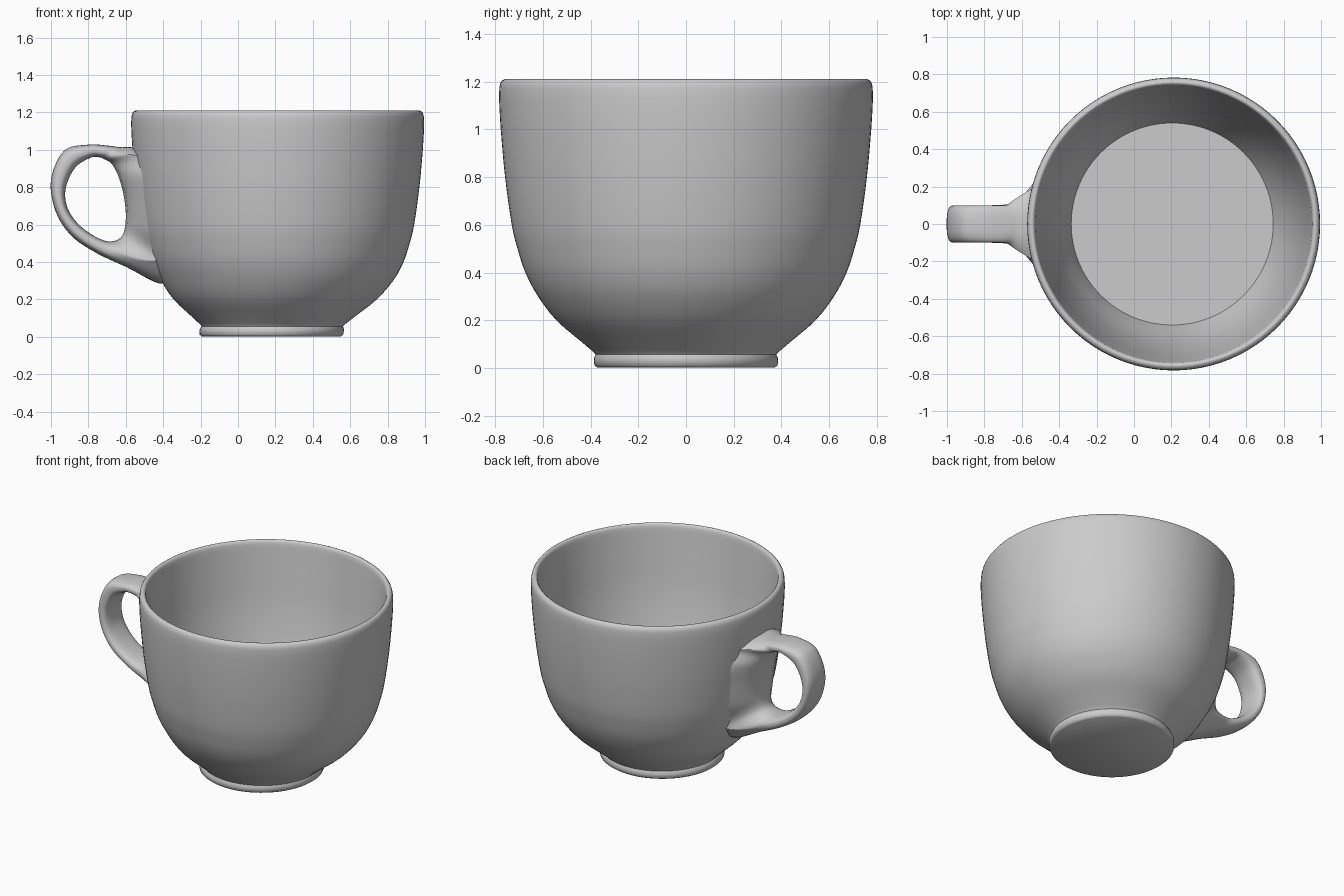
import bpy
import bmesh
from math import cos, sin, pi, copysign
from mathutils import Vector

cube = bpy.data.objects.get("Cube")
if cube:
    bpy.data.objects.remove(cube, do_unlink=True)

CUP_X = 0.212
FOOT_SHIFT = -0.035
SHIFT_TOP = 0.32


def smooth_path(points, steps, closed=False):
    """Catmull-Rom interpolation of vectors of any length."""
    pts = [Vector(p) for p in points]
    n = len(pts)
    pick = (lambda i: pts[i % n]) if closed else (lambda i: pts[max(0, min(n - 1, i))])
    out = []
    for i in range(n if closed else n - 1):
        a, b, c, d = (pick(i + k) for k in (-1, 0, 1, 2))
        for s in range(steps):
            t = s / steps
            out.append(0.5 * (2 * b + (c - a) * t + (2 * a - 5 * b + 4 * c - d) * t ** 2
                              + (3 * b - a - 3 * c + d) * t ** 3))
    return out if closed else out + [pts[-1]]


def finish(bm, name, angle):
    bmesh.ops.recalc_face_normals(bm, faces=bm.faces)
    mesh = bpy.data.meshes.new(name)
    bm.to_mesh(mesh)
    bm.free()
    obj = bpy.data.objects.new(name, mesh)
    bpy.context.collection.objects.link(obj)
    bpy.ops.object.select_all(action='DESELECT')
    obj.select_set(True)
    bpy.context.view_layer.objects.active = obj
    bpy.ops.object.shade_smooth_by_angle(angle=angle)


# Cup body: foot ring, outer wall, rounded rim, inner wall and flat floor
foot = [(0, 0.003), (0.372, 0.003), (0.384, 0.012), (0.386, 0.04), (0.378, 0.056)]
outer = [(0.385, 0.065), (0.438, 0.11), (0.543, 0.2), (0.62, 0.3), (0.673, 0.4),
         (0.706, 0.5), (0.73, 0.6), (0.758, 0.8), (0.776, 1.0), (0.783, 1.13), (0.781, 1.18)]
rim = [(0.777, 1.196), (0.77, 1.205), (0.76, 1.21), (0.752, 1.209), (0.745, 1.202), (0.741, 1.19)]
inner = [(0.738, 1.17), (0.718, 1.0), (0.685, 0.75), (0.625, 0.48), (0.54, 0.25)]
profile = foot + smooth_path(outer, 3) + rim + smooth_path(inner, 4) + [(0, 0.25)]

bm = bmesh.new()
verts = [bm.verts.new((p[0], 0, p[1])) for p in profile]
edges = [bm.edges.new(pair) for pair in zip(verts, verts[1:])]
bmesh.ops.spin(bm, geom=verts + edges, cent=(0, 0, 0), axis=(0, 0, 1),
               angle=2 * pi, steps=96, use_merge=True)
bmesh.ops.remove_doubles(bm, verts=bm.verts, dist=0.0001)
# The foot sits slightly off centre, towards the handle
for v in bm.verts:
    v.co.x += CUP_X + FOOT_SHIFT * max(0, 1 - v.co.z / SHIFT_TOP)
finish(bm, "cup_body", 0.95)

# Handle loop: outer x, z, inner x, z, half width, bend around the wall, flare
stations = [
    (-0.70, 1.023, -0.74, 0.96, 0.1, 0, 0.75),
    (-0.80, 1.028, -0.79, 0.957, 0.1, 0, 0.75),
    (-0.93, 0.995, -0.87, 0.905, 0.1, 0, 0.75),
    (-1.0, 0.84, -0.92, 0.80, 0.1, 0, 0.75),
    (-0.975, 0.67, -0.915, 0.70, 0.1, 0, 0.75),
    (-0.89, 0.54, -0.86, 0.61, 0.1, 0, 0.75),
    (-0.76, 0.45, -0.77, 0.54, 0.1, 0, 0.75),
    (-0.60, 0.375, -0.685, 0.51, 0.115, 0.3, 1),
    (-0.40, 0.285, -0.62, 0.54, 0.2, 2.1, 2.5),
    (-0.45, 0.47, -0.60, 0.63, 0.27, 1.25, 4),
    (-0.49, 0.72, -0.61, 0.75, 0.3, 1.15, 4),
    (-0.52, 0.89, -0.64, 0.86, 0.28, 1.2, 4),
    (-0.555, 1.005, -0.675, 0.925, 0.2, 2.2, 2.5),
    (-0.63, 1.014, -0.705, 0.945, 0.11, 0.4, 1),
]
SIDES = 36


def rounded(v, power):
    return copysign(abs(v) ** power, v)


bm = bmesh.new()
rings = []
for ox, oz, ix, iz, width, bend, flare in smooth_path(stations, 6, closed=True):
    mid = Vector((ox + ix, 0, oz + iz)) / 2
    half = Vector((ox - ix, 0, oz - iz)) / 2
    ring = []
    for k in range(SIDES):
        a = 2 * pi * k / SIDES
        y = width * rounded(sin(a), 0.75)
        offset = Vector((bend * y * y, y, 0))
        ring.append(bm.verts.new(mid + half * rounded(cos(a), flare) + offset))
    rings.append(ring)
for i, ring in enumerate(rings):
    after = rings[(i + 1) % len(rings)]
    for k in range(SIDES):
        j = (k + 1) % SIDES
        bm.faces.new((ring[k], ring[j], after[j], after[k]))
finish(bm, "handle", 1.2)
